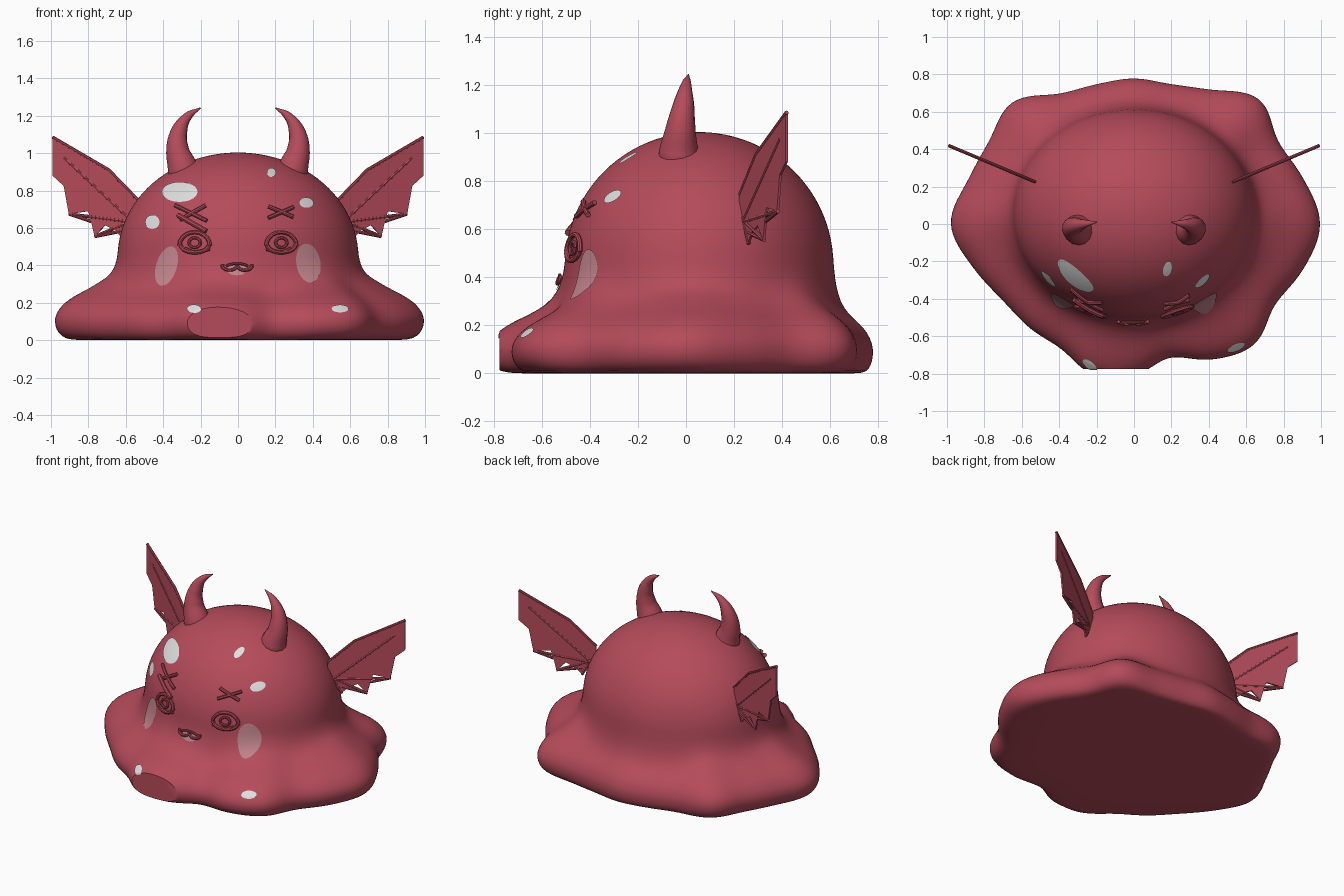
import bpy, bmesh
from math import sin, cos, pi, radians
from mathutils import Vector
from mathutils.bvhtree import BVHTree

if "Cube" in bpy.data.objects:
    bpy.data.objects.remove(bpy.data.objects["Cube"])


def material(name, rgb):
    m = bpy.data.materials.new(name)
    m.use_nodes = True
    m.diffuse_color = (*rgb, 1)
    m.node_tree.nodes["Principled BSDF"].inputs["Base Color"].default_value = (*rgb, 1)
    return m


RED = material("raspberry", (0.46, 0.07, 0.103))
PALE = material("pale spot", (0.74, 0.74, 0.74))
PINK = material("dusty pink", (0.53, 0.23, 0.26))


def activate(ob):
    bpy.ops.object.select_all(action="DESELECT")
    ob.select_set(True)
    bpy.context.view_layer.objects.active = ob


def finish(ob, mat, angle=40):
    activate(ob)
    bpy.ops.object.convert(target="MESH")
    ob = bpy.context.object
    ob.data.materials.clear()
    ob.data.materials.append(mat)
    bpy.ops.object.shade_smooth_by_angle(angle=radians(angle))
    return ob


def link(name, data):
    ob = bpy.data.objects.new(name, data)
    bpy.context.collection.objects.link(ob)
    return ob


def mesh_object(name, verts, faces):
    me = bpy.data.meshes.new(name)
    me.from_pydata(verts, [], faces)
    return link(name, me)


def loft(name, rings, top, bottom):
    """Skin closed rings of equal length and close both ends with fans."""
    n = len(rings[0])
    verts = [v for r in rings for v in r] + [top, bottom]
    t, b, last = len(verts) - 2, len(verts) - 1, (len(rings) - 1) * n
    faces = []
    for j in range(n):
        k = (j + 1) % n
        faces.append((t, j, k))
        for i in range(0, last, n):
            faces.append((i + j, i + n + j, i + n + k, i + k))
        faces.append((last + j, b, last + k))
    return mesh_object(name, verts, faces)


def tube(name, pts, radii, mat, smooth=False):
    cu = bpy.data.curves.new(name, "CURVE")
    cu.dimensions = "3D"
    cu.bevel_depth = 1
    cu.bevel_resolution = 5 if smooth else 2
    cu.use_fill_caps = True
    sp = cu.splines.new("BEZIER" if smooth else "POLY")
    knots = sp.bezier_points if smooth else sp.points
    knots.add(len(pts) - 1)
    for k, p, r in zip(knots, pts, radii):
        k.radius = r
        if smooth:
            k.co = p
            k.handle_left_type = k.handle_right_type = "AUTO"
        else:
            k.co = (*p, 1)
    return finish(link(name, cu), mat)


# Body: a dome that melts into a lobed skirt
LOBES = [1.0, .94, .89, .95, .83, .775, .78, .775, .805, .925, .895, .92,
         .985, .895, .815, .79, .775, .84, .815, .74, .84, .915, .87, .94]
SKIRT = [(.40, .03), (.34, .10), (.29, .25), (.25, .46), (.22, .66), (.18, .86),
         (.13, .98), (.09, 1.0), (.05, .97), (.02, .89), (0, .77), (0, .35)]
SUB = 4
COLUMNS = len(LOBES) * SUB


def reach(j):
    i, f = divmod(j, SUB)
    f /= SUB
    a, b, c, d = (LOBES[(i + k) % len(LOBES)] for k in (-1, 0, 1, 2))
    return b + .5 * f * (c - a + f * (2*a - 5*b + 4*c - d + f * (3*(b - c) + d - a)))


def dome_point(a, s):
    return Vector((.645 * s * cos(a), .055 + .56 * s * sin(a), 0))


rings = []
angles = [2 * pi * j / COLUMNS for j in range(COLUMNS)]
for i in range(1, 13):
    phi = pi / 2 * i / 12
    rings.append([dome_point(a, sin(phi)) + Vector((0, 0, .45 + .555 * cos(phi))) for a in angles])
for z, t in SKIRT:
    ring = []
    for j, a in enumerate(angles):
        r = reach(j)
        p = dome_point(a, 1).lerp(Vector((r * cos(a), r * sin(a), 0)), t)
        p.z = z * (1 + .8 * (r - .86) * min(1, 4 * t))
        ring.append(p)
    rings.append(ring)
body = loft("body", rings, (0, .055, 1.005), (0, 0, 0))
body.modifiers.new("smooth", "SUBSURF").levels = 1
body = finish(body, RED)

# Flat slice across the front lobe
bm = bmesh.new()
bm.from_mesh(body.data)
cut = bmesh.ops.bisect_plane(bm, geom=bm.verts[:] + bm.edges[:] + bm.faces[:],
                             plane_co=(0, -.775, 0), plane_no=(0, -1, 0), clear_outer=True)
rim = [e for e in cut["geom_cut"] if isinstance(e, bmesh.types.BMEdge)]
bmesh.ops.holes_fill(bm, edges=rim)
bmesh.ops.recalc_face_normals(bm, faces=bm.faces[:])
skin = BVHTree.FromBMesh(bm)
bm.to_mesh(body.data)
bm.free()
body = finish(body, RED, 35)


def on_skin(x, z, lift):
    hit, normal, _, _ = skin.ray_cast(Vector((x, -3, z)), Vector((0, 1, 0)))
    return hit + normal * lift


# Spots, cheeks and tongue as thin patches that hug the body
def patch(name, x, z, rx, rz, mat, tilt=0):
    n, steps = 28, 5
    c, s = cos(radians(tilt)), sin(radians(tilt))
    verts = [on_skin(x, z, .005)]
    for k in range(1, steps + 1):
        for j in range(n):
            u = rx * k / steps * cos(2 * pi * j / n)
            v = rz * k / steps * sin(2 * pi * j / n)
            verts.append(on_skin(x + u * c - v * s, z + u * s + v * c, .005))
    faces = [(0, 1 + j, 1 + (j + 1) % n) for j in range(n)]
    for k in range(steps - 1):
        b = 1 + k * n
        faces += [(b + j, b + n + j, b + n + (j + 1) % n, b + (j + 1) % n) for j in range(n)]
    finish(mesh_object(name, verts, faces), mat)


for i, spot in enumerate([(-.31, .79, .095, .053), (-.455, .63, .038, .037),
                          (.177, .893, .024, .024), (.364, .733, .037, .027),
                          (-.235, .166, .037, .021), (.545, .166, .045, .02)]):
    patch(f"spot_{i + 1}", *spot, PALE)
patch("right_cheek", -.38, .395, .055, .11, PINK, -17)
patch("left_cheek", .374, .41, .064, .107, PINK, 10)
patch("tongue", -.005, .375, .055, .03, PINK)


# Raised face strokes
def stroke(name, pts, r=.011, lift=.012):
    path = []
    for (x0, z0), (x1, z1) in zip(pts, pts[1:]):
        path += [on_skin(x0 + (x1 - x0) * k / 4, z0 + (z1 - z0) * k / 4, lift) for k in range(4)]
    path.append(on_skin(*pts[-1], lift))
    tube(name, path, [r] * len(path), RED)


def arc(x, z, rx, rz, start, end, n=10):
    steps = [radians(start + (end - start) * k / n) for k in range(n + 1)]
    return [(x + rx * cos(a), z + rz * sin(a)) for a in steps]


stroke("right_brow_upper", [(-.33, .715), (-.165, .635)])
stroke("right_brow_lower", [(-.31, .66), (-.165, .578)], .014, .025)
stroke("right_brow_cross", [(-.305, .64), (-.17, .715)])
stroke("left_brow_upper", [(.16, .71), (.29, .655)])
stroke("left_brow_cross", [(.16, .65), (.29, .705)])
for side, s in (("left", 1), ("right", -1)):
    x = s * .228
    stroke(side + "_upper_lid", arc(x, .505, .08, .07, 0, 180))
    stroke(side + "_lower_lid", arc(x, .51, .075, .042, 185, 355))
    stroke(side + "_iris", arc(x, .52, .03, .026, 0, 360, 12), .008)
    stroke(side + "_lash", [(x - s * .08, .485), (x, .468), (x + s * .05, .49)], .008)
stroke("mouth_right", arc(-.045, .395, .038, .024, 160, 360), .009)
stroke("mouth_left", arc(.035, .395, .038, .024, 180, 380), .009)
stroke("mouth_top", arc(-.005, .385, .06, .022, 20, 160), .007)

# Horns and wings, one of each per side
HORN = [(.28, -.03, .84, .085), (.296, -.03, .92, .083), (.323, -.022, 1.02, .062),
        (.315, -.01, 1.115, .045), (.27, 0, 1.195, .024), (.2, .01, 1.243, .003)]
MEMBRANE = [(.53, .74), (.69, .91), (.99, 1.085), (.99, .88), (.93, .825), (.903, .675),
            (.80, .69), (.785, .64), (.765, .555), (.71, .615), (.66, .59), (.615, .545), (.53, .63)]
STRUTS = [[(.53, .745), (.69, .91), (.99, 1.085)], [(.56, .63), (.93, .975)],
          [(.56, .63), (.903, .675)], [(.56, .64), (.765, .555)], [(.56, .65), (.615, .54)],
          [(.903, .675), (.785, .635)], [(.765, .555), (.615, .585)]]
for side, s in (("left", 1), ("right", -1)):
    tube(side + "_horn", [(s * x, y, z) for x, y, z, r in HORN], [h[3] for h in HORN], RED, True)

    def wing_point(x, z):
        return (s * x, .23 + .42 * (x - .54), z)

    wing = mesh_object(side + "_wing", [wing_point(*p) for p in MEMBRANE], [range(len(MEMBRANE))])
    thick = wing.modifiers.new("thickness", "SOLIDIFY")
    thick.thickness, thick.offset = .01, 0
    finish(wing, RED, 20)
    for i, line in enumerate(STRUTS):
        tube(f"{side}_wing_strut_{i + 1}", [wing_point(*p) for p in line], [.009] * len(line), RED)
